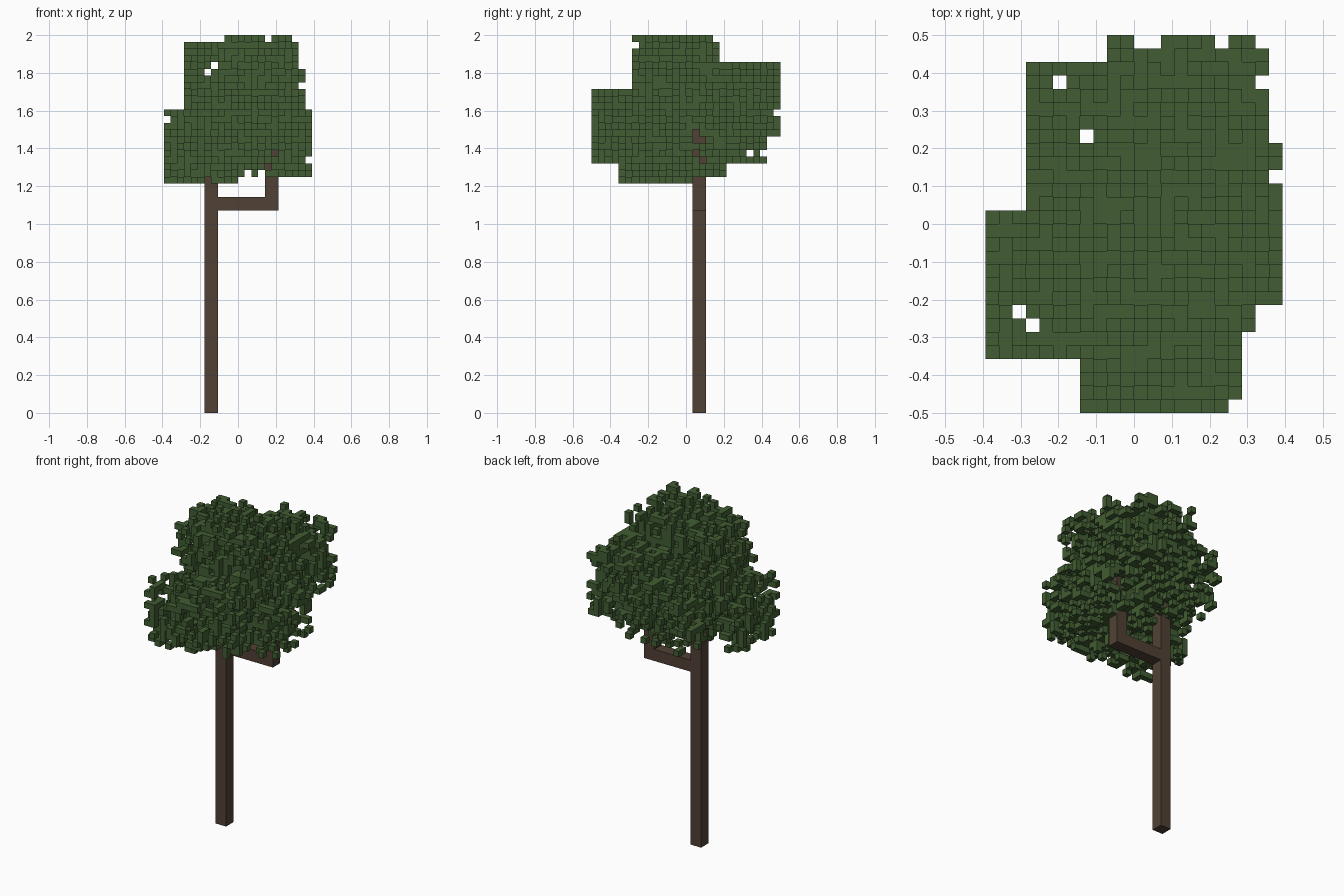
import bpy
import bmesh
import random
from mathutils import Vector

random.seed(7)
U = 1 / 28  # size of one voxel

cube = bpy.data.objects.get("Cube")
if cube:
    bpy.data.objects.remove(cube, do_unlink=True)


def make_material(name, color):
    mat = bpy.data.materials.new(name)
    mat.use_nodes = True
    mat.diffuse_color = color
    bsdf = mat.node_tree.nodes["Principled BSDF"]
    bsdf.inputs["Base Color"].default_value = color
    bsdf.inputs["Roughness"].default_value = 0.9
    return mat


leaf_green = make_material("leaf green", (0.053, 0.108, 0.032, 1))
bark_brown = make_material("bark brown", (0.083, 0.053, 0.035, 1))


def add_object(name, bm, mat):
    mesh = bpy.data.meshes.new(name)
    bm.to_mesh(mesh)
    bm.free()
    mesh.materials.append(mat)
    obj = bpy.data.objects.new(name, mesh)
    bpy.context.collection.objects.link(obj)
    return obj


def add_box(name, lo, hi, mat):
    """Box between two voxel corners."""
    lo, hi = Vector(lo) * U, Vector(hi) * U
    bm = bmesh.new()
    bmesh.ops.create_cube(bm, size=1)
    for v in bm.verts:
        v.co = (lo + hi) / 2 + v.co * (hi - lo)
    return add_object(name, bm, mat)


# Trunk, side branch and its upright
add_box("trunk", (-5, 1, 0), (-3, 3, 48), bark_brown)
add_box("branch", (-3, 1, 30), (4, 3, 32), bark_brown)
add_box("branch_upright", (4, 1, 30), (6, 3, 49), bark_brown)

# Leaf clumps: low and high voxel corner of each
clumps = [
    ((-11, -10, 34), (1, 1, 45)),   # low front right
    ((-4, -14, 37), (8, -2, 48)),   # front
    ((-2, 2, 41), (10, 14, 52)),    # high back left
    ((-1, -6, 35), (11, 6, 46)),    # low left
    ((-3, -8, 45), (9, 4, 56)),     # crown
    ((-8, -7, 44), (4, 5, 55)),     # crown right
    ((-8, 0, 37), (4, 12, 48)),     # back right
]

# Scatter voxels in each clump, thinner along its edges and corners
cells = set()
for lo, hi in clumps:
    for x in range(lo[0], hi[0]):
        for y in range(lo[1], hi[1]):
            for z in range(lo[2], hi[2]):
                rims = sum(c in (a, b - 1) for c, a, b in zip((x, y, z), lo, hi))
                if random.random() < (0.29, 0.25, 0.14, 0.0)[rims]:
                    cells.add((x, y, z))


def leaf_mesh(cells):
    """Outer faces of all leaf voxels."""
    bm = bmesh.new()
    verts = {}

    def vert(p):
        if p not in verts:
            verts[p] = bm.verts.new(Vector(p) * U)
        return verts[p]

    for cell in sorted(cells):
        for axis in range(3):
            b, c = (axis + 1) % 3, (axis + 2) % 3
            for side in (0, 1):
                near = list(cell)
                near[axis] += 2 * side - 1
                if tuple(near) in cells:
                    continue
                quad = []
                for i, j in ((0, 0), (1, 0), (1, 1), (0, 1)):
                    p = list(cell)
                    p[axis] += side
                    p[b] += i
                    p[c] += j
                    quad.append(vert(tuple(p)))
                bm.faces.new(quad if side else quad[::-1])
    return bm


add_object("leaves", leaf_mesh(cells), leaf_green)
